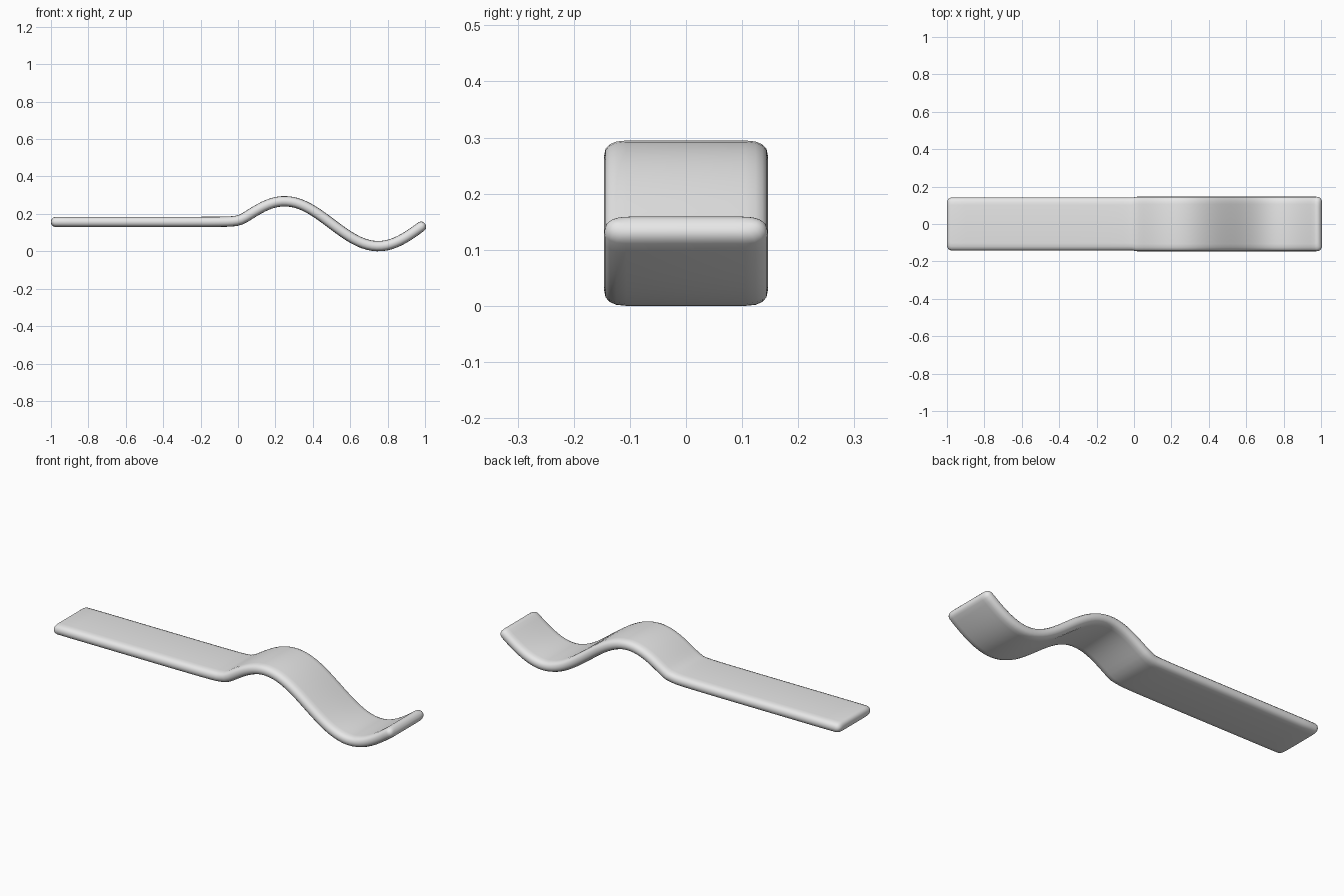
import bpy, bmesh, math
from mathutils import Vector

cube = bpy.data.objects.get("Cube")
if cube:
    bpy.data.objects.remove(cube, do_unlink=True)

HALF_THICK = 0.0275
ROUND = 0.04      # width of the rounded long edges
END = 0.032       # length of the rounded ends
FLAT_Z = 0.157


def centre_z(x):
    """Flat handle that flows into one full wave."""
    wave = 0.1475 + 0.12 * math.sin(2 * math.pi * x)
    if x < -0.25:
        return FLAT_Z
    if x > 0.25:
        return wave
    gap = wave - FLAT_Z
    return (wave + FLAT_Z + math.sqrt(gap * gap + 0.025 ** 2)) / 2 - 0.001


def superellipse(a, power=2.4):
    c, s = math.cos(a), math.sin(a)
    return (math.copysign(abs(c) ** (2 / power), c),
            math.copysign(abs(s) ** (2 / power), s))


def section(half_width, half_thick):
    """Flat band outline with rounded sides, as (y, height) pairs."""
    points = []
    steps = 8
    for side in (1, -1):
        for i in range(steps + 1):
            c, s = superellipse(-math.pi / 2 + math.pi * i / steps)
            points.append((side * (half_width - ROUND + ROUND * c),
                           side * half_thick * s))
    return points


# Stations along the strip: rounded end, handle, wave, rounded end
end_steps = 7
stations = []
for i in range(end_steps):
    c, s = superellipse(math.pi / 2 * (i + 0.2) / end_steps)
    stations.append((END * (1 - c), s))
left = [(-1 + d, s) for d, s in stations]
right = [(1 - 0.8 * d, s) for d, s in reversed(stations)]
middle = [(-0.9 + 0.2 * i, 1) for i in range(4)]
wave_steps = 48
middle += [(-0.2 + 1.16 * i / wave_steps, 1) for i in range(wave_steps + 1)]

# Sweep the section along the centre line
bm = bmesh.new()
rings = []
for x, scale in left + middle + right:
    slope = (centre_z(x + 0.005) - centre_z(x - 0.005)) / 0.01
    normal = Vector((-slope, 0, 1)).normalized()
    centre = Vector((x, 0, centre_z(x)))
    half_width = (0.142 if x < 0 else 0.146) - 0.03 * (1 - scale)
    rings.append([bm.verts.new(centre + Vector((0, y, 0)) + normal * h)
                  for y, h in section(half_width, HALF_THICK * scale)])
for a, b in zip(rings, rings[1:]):
    for i in range(len(a)):
        j = (i + 1) % len(a)
        bm.faces.new((a[i], a[j], b[j], b[i]))
bm.faces.new(rings[0])
bm.faces.new(rings[-1])
bmesh.ops.recalc_face_normals(bm, faces=bm.faces)

mesh = bpy.data.meshes.new("wavy_strip")
bm.to_mesh(mesh)
bm.free()
strip = bpy.data.objects.new("wavy_strip", mesh)
bpy.context.collection.objects.link(strip)

# Plain grey material
grey = bpy.data.materials.new("light_grey")
grey.use_nodes = True
colour = (0.8, 0.8, 0.8, 1)
grey.diffuse_color = colour
grey.node_tree.nodes["Principled BSDF"].inputs["Base Color"].default_value = colour
mesh.materials.append(grey)

# Smooth shading
bpy.ops.object.select_all(action='DESELECT')
strip.select_set(True)
bpy.context.view_layer.objects.active = strip
bpy.ops.object.shade_smooth_by_angle(angle=math.radians(60))
